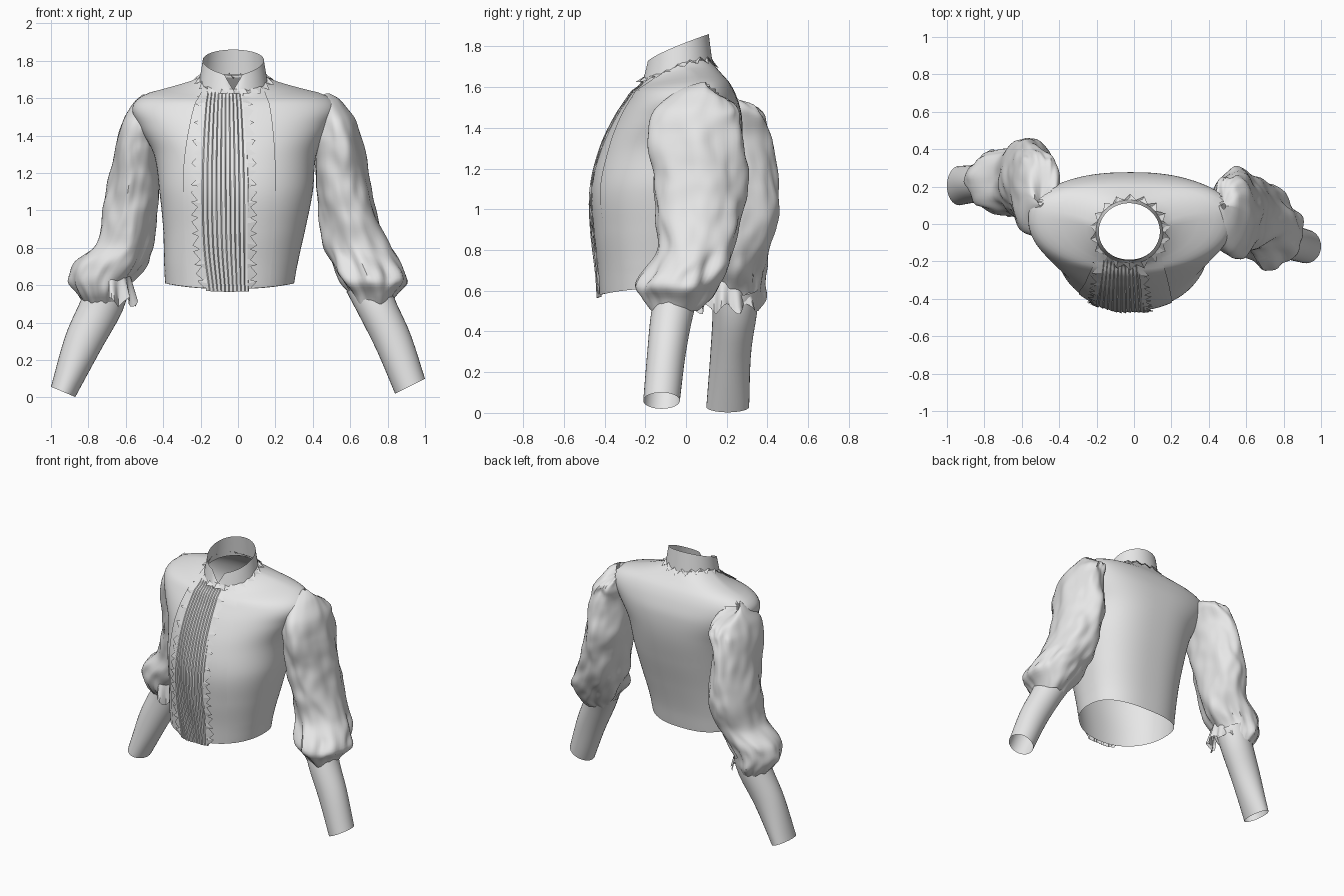
import bpy, bmesh, math
from mathutils import Vector, noise

old = bpy.data.objects.get("Cube")
if old:
    bpy.data.objects.remove(old, do_unlink=True)

fabric = bpy.data.materials.new("pale_grey_fabric")
fabric.use_nodes = True
fabric.diffuse_color = (0.8, 0.8, 0.8, 1)
fabric.node_tree.nodes["Principled BSDF"].inputs["Base Color"].default_value = (0.8, 0.8, 0.8, 1)


def sample(rows, z):
    """Smoothly interpolate cross-section rows (first entry is height)."""
    z = min(max(z, rows[0][0]), rows[-1][0])
    i = 0
    while i < len(rows) - 2 and z > rows[i + 1][0]:
        i += 1
    a, b = rows[i], rows[i + 1]
    p, n = rows[max(i - 1, 0)], rows[min(i + 2, len(rows) - 1)]
    h = b[0] - a[0]
    t = (z - a[0]) / h
    out = []
    for k in range(1, len(a)):
        m0 = (b[k] - p[k]) / (b[0] - p[0]) * h
        m1 = (n[k] - a[k]) / (n[0] - a[0]) * h
        out.append((2*t**3 - 3*t**2 + 1) * a[k] + (t**3 - 2*t**2 + t) * m0
                   + (3*t**2 - 2*t**3) * b[k] + (t**3 - t**2) * m1)
    return out


def section(rows, z):
    """Left, right, front, widest depth and back at a height."""
    r = sample(rows, z)
    return r if len(r) == 5 else [*r[:3], (r[2] + r[3]) / 2, r[3]]


def depth_in(rows, powers, x, y, z):
    """Below one inside the cross-section, with its unit coordinates."""
    x0, x1, y0, yc, y1 = section(rows, z)
    u = (x - (x0 + x1) / 2) / ((x1 - x0) / 2)
    v = (y - yc) / (y1 - yc if y > yc else yc - y0)
    p = powers[y > yc]
    return abs(u) ** p + abs(v) ** p, u, v


def build(name, grid, closed=False, angle=40, skip=None):
    """Make a mesh surface from rows of points, leaving out skipped faces."""
    bm = bmesh.new()
    vs = [[bm.verts.new(p) for p in row] for row in grid]
    n = len(grid[0])
    for lo, hi in zip(vs, vs[1:]):
        for j in range(n if closed else n - 1):
            k = (j + 1) % n
            corners = (lo[j], lo[k], hi[k], hi[j])
            if not (skip and all(skip(*v.co) for v in corners)):
                bm.faces.new(corners)
    bmesh.ops.delete(bm, geom=[v for v in bm.verts if not v.link_faces], context='VERTS')
    mesh = bpy.data.meshes.new(name)
    bm.to_mesh(mesh)
    bm.free()
    ob = bpy.data.objects.new(name, mesh)
    bpy.context.collection.objects.link(ob)
    mesh.materials.append(fabric)
    bpy.ops.object.select_all(action='DESELECT')
    ob.select_set(True)
    bpy.context.view_layer.objects.active = ob
    bpy.ops.object.shade_smooth_by_angle(angle=math.radians(angle))


def tube(name, rows, rings, sides, tilt=0, powers=(2, 2), wrinkle=None, shift=None, skip=None):
    """Loft rings; powers square off the front and back halves."""
    grid = []
    for i in range(rings + 1):
        z = rows[0][0] + (rows[-1][0] - rows[0][0]) * i / rings
        x0, x1, y0, yc, y1 = section(rows, z)
        ring = []
        for j in range(sides):
            a = math.tau * j / sides
            c, s = math.cos(a), math.sin(a)
            power = powers[s > 0]
            w = 1 + (wrinkle(a, z) if wrinkle else 0)
            dx = (x1 - x0) / 2 * math.copysign(abs(c) ** (2 / power), c) * w
            dy = (y1 - yc if s > 0 else yc - y0) * math.copysign(abs(s) ** (2 / power), s) * w
            dz = tilt * dx + (shift(c, s, z) if shift else 0)
            ring.append(((x0 + x1) / 2 + dx, yc + dy, z + dz))
        grid.append(ring)
    build(name, grid, closed=True, skip=skip)


# Puffed sleeve sections: height, inner and outer edges, front, back
ROUND = (2, 2)
sleeve_left = [
    (.50, .63, .82, -.16, .05), (.56, .60, .85, -.2, .12), (.62, .55, .89, -.24, .17),
    (.70, .51, .87, -.19, .2), (.80, .46, .82, -.14, .23), (.95, .44, .75, -.15, .27),
    (1.15, .41, .71, -.17, .30), (1.35, .41, .67, -.19, .28), (1.48, .41, .63, -.16, .27),
    (1.56, .42, .575, -.07, .25), (1.60, .43, .54, .0, .2), (1.625, .47, .49, .08, .11)]
sleeve_right = [
    (.50, -.82, -.63, .13, .35), (.56, -.86, -.61, .08, .38), (.63, -.90, -.56, .06, .39),
    (.72, -.87, -.50, .05, .39), (.82, -.76, -.46, .04, .42), (1.0, -.72, -.43, .02, .47),
    (1.15, -.69, -.42, -.01, .46), (1.35, -.66, -.42, -.06, .42), (1.48, -.62, -.39, -.07, .38),
    (1.55, -.58, -.40, 0, .34), (1.59, -.55, -.42, .05, .25), (1.62, -.51, -.49, .10, .12)]

# Bodice sections: height, left and right edges, front, widest depth, back
POWERS = (2.15, 2.5)
torso = [
    (.58, -.39, .30, -.42, -.14, .12), (.72, -.395, .32, -.43, -.14, .14),
    (.90, -.40, .36, -.45, -.12, .18), (1.1, -.42, .40, -.455, -.10, .23),
    (1.3, -.45, .42, -.405, -.05, .27), (1.45, -.53, .49, -.335, 0, .275),
    (1.55, -.565, .53, -.27, .03, .25), (1.62, -.50, .46, -.225, .05, .215),
    (1.66, -.36, .31, -.205, .04, .18), (1.70, -.23, .18, -.20, 0, .145),
    (1.73, -.19, .14, -.19, -.03, .12)]


def neck_and_hem(c, s, z):
    """Drop the neckline in front and lift the hem at the sides."""
    neck = max(z - 1.58, 0) / .15
    hem = max(.72 - z, 0) / .14
    return .03 * hem * c * c - .085 * neck * max(-s, 0)


def in_sleeve(x, y, z):
    rows = sleeve_left if x > 0 else sleeve_right
    return rows[0][0] < z < rows[-1][0] and depth_in(rows, ROUND, x, y, z)[0] < .7


def in_bodice(x, y, z):
    return z > torso[0][0] and depth_in(torso, POWERS, x, y, z)[0] < .85


tube("bodice", torso, 58, 80, powers=POWERS, shift=neck_and_hem, skip=in_sleeve)


def front_point(x, z, lift):
    """Point on the bodice front, raised by a small amount."""
    x0, x1, y0, yc, y1 = section(torso, z)
    u = min(abs((x - (x0 + x1) / 2) / ((x1 - x0) / 2)), 1)
    v = (1 - u ** POWERS[0]) ** (1 / POWERS[0])
    return x, yc - (yc - y0) * v - lift, z + neck_and_hem(u, -v, z)


def top_z(x, y):
    """Height of the bodice surface above a plan position."""
    z = torso[-1][0]
    d, u, v = depth_in(torso, POWERS, x, y, z)
    while z > 1.5 and d > 1:
        z -= .005
        d, u, v = depth_in(torso, POWERS, x, y, z)
    return z + neck_and_hem(u, max(v, -1), z)


def front_grid(name, left, right, nx, nz, z0, z1, lift, angle=40):
    grid = []
    for i in range(nz + 1):
        z = z0 + (z1 - z0) * i / nz
        a, b = sample(left, z)[0], sample(right, z)[0]
        grid.append([front_point(a + (b - a) * j / nx, z, lift(j, z)) for j in range(nx + 1)])
    build(name, grid, angle=angle)


# Shaped front panel with raised seams, fading out towards the waist
seam_l = [(.58, -.27), (1.0, -.29), (1.25, -.29), (1.5, -.25), (1.70, -.19)]
seam_r = [(.58, .17), (1.0, .20), (1.25, .20), (1.5, .18), (1.70, .14)]
front_grid("front_panel", seam_l, seam_r, 24, 36, .58, 1.70,
           lambda j, z: .003 + .007 * min(max((z - .9) / .3, 0), 1))

# Pleated placket
edge_l = [(.57, -.17), (.8, -.20), (1.1, -.21), (1.4, -.20), (1.69, -.175)]
edge_r = [(.57, .06), (.8, .06), (1.1, .06), (1.4, .05), (1.69, .03)]


def pleat(j, z):
    return .013 + .006 * (j % 4) / 3 + .003 * math.sin(9 * z + j // 4)


front_grid("pleated_placket", edge_l, edge_r, 44, 44, .565, 1.69, pleat, 32)

# Pointed lace down both placket edges
for name, edge, side in (("lace_right", edge_l, -1), ("lace_left", edge_r, 1)):
    inner, outer = [], []
    for i in range(41):
        z = .58 + 1.08 * i / 40
        x = sample(edge, z)[0]
        reach = x + side * (.042 if i % 2 else .008)
        inner.append(front_point(x - side * .01, z, .02))
        outer.append(front_point(reach, z + .012 * math.sin(i * 2), .022 if i % 4 == 1 else .016))
    build(name, [inner, outer], angle=10)

# Standing collar: higher at the back, open in a small V at the front
N = 64
levels = [[], [], [], []]
for j in range(N):
    a = math.tau * j / N
    c, s = math.cos(a), math.sin(a)
    back = (s + 1) / 2
    rim = 1.72 + .14 * back ** .75
    base = 1.635 + .075 * back
    if abs(c) < .3 and s < 0:
        rim = base + .01 + (rim - base - .01) * abs(c) / .3
    for k, row in enumerate(levels):
        t = k / (len(levels) - 1)
        grow = 1.12 - .13 * t
        row.append((-.025 + .165 * grow * c, -.04 + (.153 if s > 0 else .156) * grow * s,
                    base + (rim - base) * t))
build("collar", levels, closed=True)

# Zigzag lace under the collar
inner, outer = [], []
for j in range(36):
    a = math.tau * j / 36
    c, s = math.cos(a), math.sin(a)
    r = 1.32 if j % 2 else 1.13
    x, y = -.02 + .165 * r * c, -.045 + .155 * r * s
    low = max(top_z(x, y), 1.61) + .014
    inner.append((-.025 + .18 * c, -.04 + .168 * s, max(low + .01, 1.68 + .03 * s)))
    outer.append((x, y, low))
build("collar_lace", [inner, outer], closed=True, angle=10)


def folds(seed):
    """Soft diagonal folds, gathered at the cuff and behind the shoulder."""
    def f(a, z):
        p = Vector((1.3 * math.cos(a) + seed, 1.3 * math.sin(a), z * 3))
        q = Vector((3 * math.cos(a), 3 * math.sin(a) + seed, z * 9))
        top = max(0, min((z - 1.38) / .12, 1))
        gather = max(0, min((.80 - z) / .12, 1)) + top * max(math.sin(a), -.4)
        return (.10 * noise.noise(p) + .035 * (1 - top / 2) * math.sin(5 * a + 9 * z + seed)
                + (.06 + .10 * gather) * noise.noise(q) - .01)
    return f


def puff_drop(c, s, z):
    """Let the back of the sleeve head sit lower than the shoulder."""
    return -.06 * max(s, 0) * max(z - 1.45, 0) / .15


tube("sleeve_left", sleeve_left, 64, 64, wrinkle=folds(2.3), shift=puff_drop, skip=in_bodice)
tube("sleeve_right", sleeve_right, 64, 64, wrinkle=folds(7.1), shift=puff_drop, skip=in_bodice)

# Fitted forearms, open at the wrist
arm_left = [(.06, .84, 1.0, -.21, -.03), (.3, .74, .92, -.19, 0),
            (.5, .64, .83, -.17, .04), (.62, .58, .80, -.14, .08)]
arm_right = [(.03, -1.0, -.87, .1, .31), (.3, -.92, -.73, .12, .32),
             (.5, -.83, -.62, .13, .35), (.62, -.79, -.58, .12, .36)]
tube("forearm_left", arm_left, 10, 32, tilt=.5)
tube("forearm_right", arm_right, 10, 32, tilt=-.42)

# Loose ruffle on the inner side of the right cuff
grid = []
for i in range(7):
    t = i / 6
    row = []
    for j in range(31):
        a = -1.5 + 2.5 * j / 30
        r = .12 + .03 * t + .018 * t * math.sin(j * .9)
        row.append((-.70 + r * math.cos(a), .20 + r * math.sin(a),
                    .67 - .16 * t + .025 * t * math.cos(j * .7)))
    grid.append(row)
build("cuff_ruffle_right", grid)
